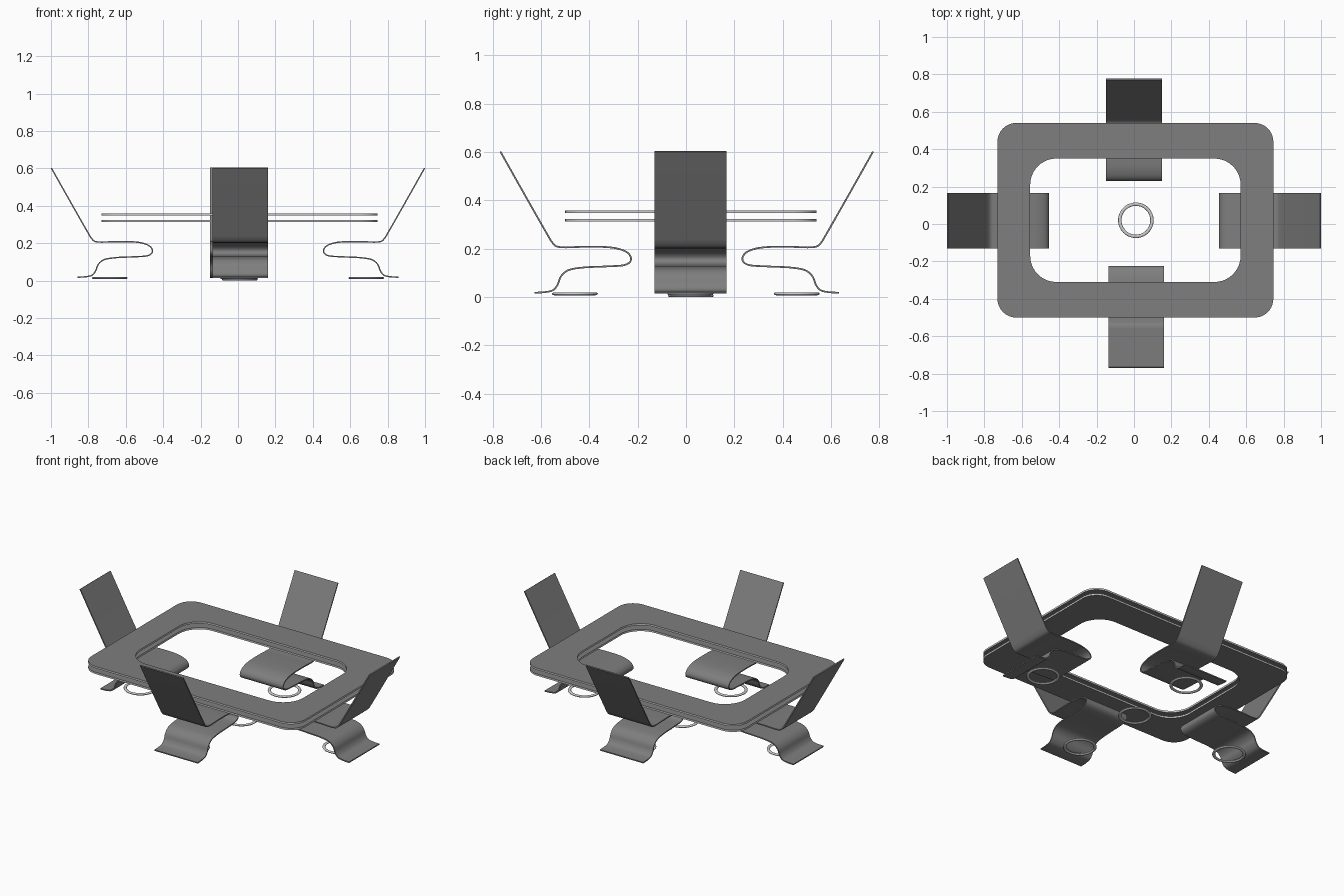
import bpy, bmesh, math
from mathutils import Vector, Matrix

if "Cube" in bpy.data.objects:
    bpy.data.objects.remove(bpy.data.objects["Cube"])


def material(name, value):
    mat = bpy.data.materials.new(name)
    mat.diffuse_color = (value, value, value, 1)
    mat.use_nodes = True
    mat.node_tree.nodes["Principled BSDF"].inputs["Base Color"].default_value = mat.diffuse_color
    return mat


DARK = material("dark_metal", 0.21)
LIGHT = material("light_metal", 0.8)


def make_object(name, bm, *mats):
    mesh = bpy.data.meshes.new(name)
    bmesh.ops.recalc_face_normals(bm, faces=bm.faces)
    bm.to_mesh(mesh)
    bm.free()
    for mat in mats:
        mesh.materials.append(mat)
    obj = bpy.data.objects.new(name, mesh)
    bpy.context.collection.objects.link(obj)
    return obj


def smooth(obj, angle=35):
    bpy.ops.object.select_all(action='DESELECT')
    obj.select_set(True)
    bpy.context.view_layer.objects.active = obj
    bpy.ops.object.shade_smooth_by_angle(angle=math.radians(angle))


def spline(pts, steps=5):
    # Centripetal Catmull-Rom curve through the points
    p = [Vector(q) for q in pts]
    p = [2 * p[0] - p[1]] + p + [2 * p[-1] - p[-2]]
    out = []
    for a, b, c, d in zip(p, p[1:], p[2:], p[3:]):
        t1 = (b - a).length ** 0.5
        t2 = t1 + (c - b).length ** 0.5
        t3 = t2 + (d - c).length ** 0.5
        for i in range(steps):
            t = t1 + (t2 - t1) * i / steps
            a1 = a.lerp(b, t / t1)
            a2 = b.lerp(c, (t - t1) / (t2 - t1))
            a3 = c.lerp(d, (t - t2) / (t3 - t2))
            b1 = a1.lerp(a2, t / t2)
            b2 = a2.lerp(a3, (t - t1) / (t3 - t1))
            out.append(b1.lerp(b2, (t - t1) / (t2 - t1)))
    return out + [p[-2]]


# Bent spring strip: radial distance and height, from the top down to the foot
PROFILE = [(0.998, 0.602), (0.9, 0.428), (0.802, 0.256), (0.785, 0.228), (0.768, 0.211),
           (0.74, 0.206), (0.66, 0.208), (0.56, 0.207), (0.51, 0.2), (0.472, 0.184),
           (0.458, 0.164), (0.46, 0.148), (0.48, 0.134), (0.56, 0.127), (0.66, 0.122),
           (0.72, 0.11), (0.748, 0.085), (0.762, 0.05), (0.78, 0.029), (0.81, 0.021),
           (0.857, 0.018)]


def strip(name, turn, shift, offset, width=0.298, half=0.0035):
    line = spline(PROFILE)
    bm = bmesh.new()
    loops = []
    for i, q in enumerate(line):
        d = (line[min(i + 1, len(line) - 1)] - line[max(i - 1, 0)]).normalized()
        nrm = Vector((-d.y, d.x)) * half
        loops.append([bm.verts.new((p.x - shift, s * width / 2, p.y))
                      for p, s in ((q + nrm, -1), (q + nrm, 1), (q - nrm, 1), (q - nrm, -1))])
    for a, b in zip(loops, loops[1:]):
        for i in range(4):
            j = (i + 1) % 4
            bm.faces.new((a[i], a[j], b[j], b[i]))
    bm.faces.new(loops[0])
    bm.faces.new(loops[-1])
    bm.transform(Matrix.Translation(offset) @ Matrix.Rotation(math.radians(turn), 4, 'Z'))
    smooth(make_object(name, bm, DARK))


def rounded_rect(hx, hy, r, n=10):
    pts = []
    for k, (sx, sy) in enumerate([(1, 1), (-1, 1), (-1, -1), (1, -1)]):
        for i in range(n + 1):
            a = math.pi / 2 * (k + i / n)
            pts.append((sx * (hx - r) + r * math.cos(a), sy * (hy - r) + r * math.sin(a)))
    return pts


def frame_plate(name, z, half=0.0055):
    # Dark flat faces with light rims
    bm = bmesh.new()
    outer = rounded_rect(0.7375, 0.52, 0.1)
    inner = rounded_rect(0.5625, 0.33, 0.14)
    loops = [[bm.verts.new((x, y, h)) for x, y in pts]
             for pts, h in ((outer, -half), (outer, half), (inner, half), (inner, -half))]
    n = len(outer)
    for k in range(4):
        a, b = loops[k], loops[(k + 1) % 4]
        for i in range(n):
            j = (i + 1) % n
            face = bm.faces.new((a[i], a[j], b[j], b[i]))
            face.material_index = 1 - k % 2
    obj = make_object(name, bm, DARK, LIGHT)
    obj.location = (0.0075, 0.02, z)
    smooth(obj)


def ring(name, x, y, z):
    bpy.ops.mesh.primitive_torus_add(major_radius=0.086, minor_radius=0.009,
                                     major_segments=48, minor_segments=12,
                                     location=(x, y, z))
    obj = bpy.context.object
    obj.name = name
    obj.scale.z = 0.65
    obj.data.materials.append(LIGHT)
    smooth(obj, 60)


# Four spring strips around the centre
strip("right_strip", 0, 0.0, (0, 0.018, 0))
strip("back_strip", 90, 0.224, (0.0, 0, 0))
strip("left_strip", 180, 0.0, (0, 0.018, 0))
strip("front_strip", 270, 0.23, (0.0125, 0, 0))

# Two stacked frame plates
frame_plate("lower_frame", 0.3175)
frame_plate("upper_frame", 0.3535)

# Ring feet
ring("center_ring", 0.01, 0.02, 0.006)
ring("right_ring", 0.685, 0.018, 0.0135)
ring("left_ring", -0.685, 0.018, 0.0135)
ring("back_ring", 0.0, 0.458, 0.0135)
ring("front_ring", 0.0125, -0.46, 0.0135)
